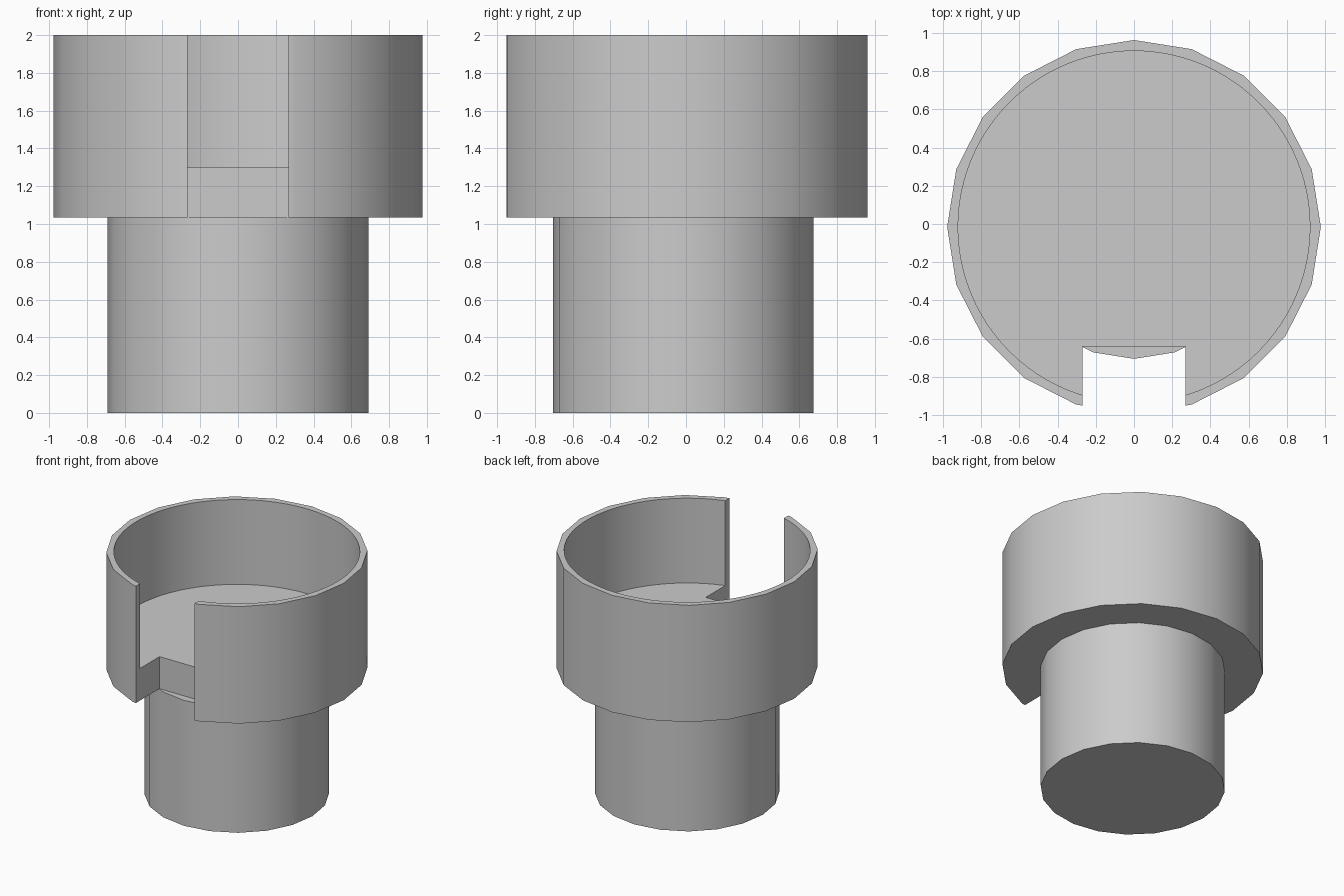
import bpy
import math

cube = bpy.data.objects.get("Cube")
if cube:
    bpy.data.objects.remove(cube, do_unlink=True)

CENTRE_Y = -0.015
CUP_BASE = 1.035
CUP_FLOOR = 1.3
TOP = 2.0

grey = bpy.data.materials.new("plain_grey")
grey.use_nodes = True
colour = (0.6, 0.6, 0.6, 1)
grey.diffuse_color = colour
grey.node_tree.nodes["Principled BSDF"].inputs["Base Color"].default_value = colour


def cylinder(name, radius, bottom, top, sides):
    bpy.ops.mesh.primitive_cylinder_add(
        vertices=sides, radius=radius, depth=top - bottom,
        location=(0, CENTRE_Y, (bottom + top) / 2))
    obj = bpy.context.object
    obj.name = name
    obj.data.materials.append(grey)
    return obj


def box(name, low, high):
    centre = [(a + b) / 2 for a, b in zip(low, high)]
    bpy.ops.mesh.primitive_cube_add(size=1, location=centre)
    obj = bpy.context.object
    obj.name = name
    obj.scale = [b - a for a, b in zip(low, high)]
    bpy.ops.object.transform_apply(location=False, rotation=False, scale=True)
    obj.data.materials.append(grey)
    return obj


def select(obj):
    bpy.ops.object.select_all(action='DESELECT')
    obj.select_set(True)
    bpy.context.view_layer.objects.active = obj


def cut(target, cutter):
    mod = target.modifiers.new("cut", 'BOOLEAN')
    mod.operation = 'DIFFERENCE'
    mod.solver = 'EXACT'
    mod.object = cutter
    select(target)
    bpy.ops.object.modifier_apply(modifier=mod.name)
    bpy.data.objects.remove(cutter, do_unlink=True)


# Faceted stem below the cup
stem = cylinder("stem", 0.69, 0, CUP_BASE, 20)

# Open cup: round hollow, then a slot through the front wall and floor
cup = cylinder("cup", 0.977, CUP_BASE, TOP, 20)
cut(cup, cylinder("hollow_cutter", 0.92, CUP_FLOOR, TOP + 0.2, 96))
cut(cup, box("slot_cutter", (-0.268, -1.2, CUP_BASE - 0.2),
             (0.268, -0.64, TOP + 0.2)))

# Smooth walls with crisp rims
for part in (stem, cup):
    select(part)
    bpy.ops.object.shade_smooth_by_angle(angle=math.radians(30))
